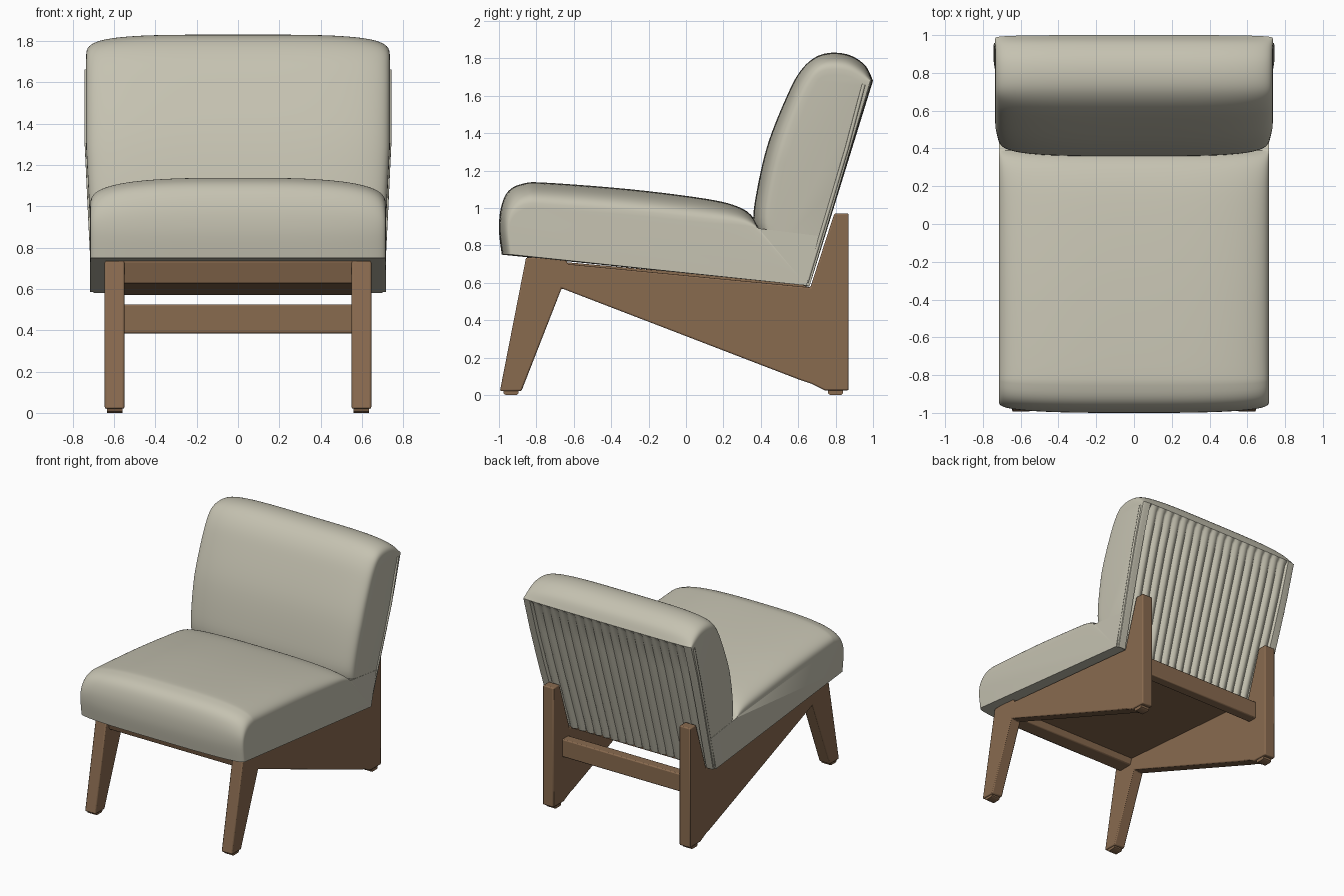
import bpy, bmesh, math

if "Cube" in bpy.data.objects:
    bpy.data.objects.remove(bpy.data.objects["Cube"])


def material(name, rgb):
    m = bpy.data.materials.new(name)
    m.diffuse_color = (*rgb, 1)
    m.use_nodes = True
    m.node_tree.nodes["Principled BSDF"].inputs["Base Color"].default_value = m.diffuse_color
    return m


FABRIC = material("cream fabric", (0.56, 0.54, 0.44))
WOOD = material("brown wood", (0.25, 0.145, 0.078))


def finish(name, bm, mat, bevel=0.0, angle=40):
    bmesh.ops.recalc_face_normals(bm, faces=bm.faces)
    me = bpy.data.meshes.new(name)
    bm.to_mesh(me)
    bm.free()
    me.materials.append(mat)
    me.shade_smooth()
    me.set_sharp_from_angle(angle=math.radians(angle))
    ob = bpy.data.objects.new(name, me)
    bpy.context.collection.objects.link(ob)
    if bevel:
        b = ob.modifiers.new("soft edges", 'BEVEL')
        b.width, b.segments = bevel, 2
    return ob


def spline(pts, n=5):
    """Catmull-Rom curve through tuples of any size."""
    out = []
    for i in range(len(pts) - 1):
        a, b, c, d = (pts[max(0, min(len(pts) - 1, i + k))] for k in (-1, 0, 1, 2))
        for s in range(n):
            t = s / n
            out.append(tuple(0.5 * (2 * q + (r - p) * t + (2 * p - 5 * q + 4 * r - u) * t * t
                                    + (3 * q - p - 3 * r + u) * t ** 3)
                             for p, q, r, u in zip(a, b, c, d)))
    return out + [pts[-1]]


def prism(name, prof, x0, x1, mat=WOOD, bevel=0.008):
    """Extrude a y-z profile along x."""
    bm = bmesh.new()
    rings = [[bm.verts.new((x, y, z)) for y, z in prof] for x in (x0, x1)]
    n = len(prof)
    for r in rings:
        bm.faces.new(r)
    for i in range(n):
        j = (i + 1) % n
        bm.faces.new((rings[0][i], rings[0][j], rings[1][j], rings[1][i]))
    return finish(name, bm, mat, bevel)


def cushion(name, prof, stations, width, power, ribs=0):
    """Loft a y-z profile across x; points are (y, z, edge shift y, edge shift z, rib weight)."""
    bm = bmesh.new()
    rings = []
    for t in stations:
        d = 1 - max(0, 1 - abs(t) ** power) ** (1 / power)
        groove = 0
        if ribs and abs(t) < 0.9:
            groove = 0.02 * (1 - abs(math.sin(math.pi * ribs * (t / 0.9 + 1) / 2)))
        rings.append([bm.verts.new((t * width(z), y + d * sy - groove * w, z + d * sz))
                      for y, z, sy, sz, w in prof])
    n = len(prof)
    for a, b in zip(rings, rings[1:]):
        for i in range(n):
            j = (i + 1) % n
            bm.faces.new((a[i], a[j], b[j], b[i]))
    bm.faces.new(rings[0])
    bm.faces.new(rings[-1])
    return finish(name, bm, FABRIC)


# Seat cushion: crowned top, flat underside
seat_top = spline([(-.985, .75, .06, 0, 0), (-1, .88, .06, 0, 0), (-.99, 1.0, .06, -.06, 0),
                   (-.95, 1.09, .06, -.11, 0), (-.87, 1.13, .04, -.13, 0), (-.75, 1.135, 0, -.14, 0),
                   (-.3, 1.10, 0, -.14, 0), (.1, 1.05, 0, -.13, 0), (.27, 1.01, 0, -.10, 0),
                   (.35, .96, 0, -.06, 0), (.39, .89, 0, 0, 0)])
seat_prof = seat_top + [(.71, .85, 0, 0, 0), (.645, .585, 0, 0, 0)]
seat_t = [math.sin(math.pi / 2 * i / 24) for i in range(-24, 25)]
cushion("seat_cushion", seat_prof, seat_t, lambda z: 0.715, 3)

# Back cushion: rounded front and top, vertical channels behind
back_front = spline([(.40, .80, .12, 0, 0), (.36, .92, .12, 0, 0), (.38, 1.1, .12, 0, 0),
                     (.44, 1.35, .12, -.02, 0), (.54, 1.6, .1, -.05, 0), (.61, 1.73, .08, -.08, 0),
                     (.69, 1.805, .03, -.11, 0), (.78, 1.83, 0, -.12, 0), (.88, 1.815, -.02, -.11, 0),
                     (.96, 1.76, -.03, -.08, 0), (1.0, 1.68, -.02, 0, 0)])
back_rear = [(1.0 - .34 * k, 1.68 - 1.1 * k, -.02 * (1 - k), 0, 1) for k in (.03, .25, .5, .75, 1)]
back_prof = back_front + back_rear + [(.5, .64, 0, 0, 0)]
RIBS, STEP = 18, 8
half = RIBS * STEP // 2
edge = [.9 + .1 * math.sin(math.pi / 2 * i / 10) for i in range(1, 11)]
back_t = [-e for e in reversed(edge)] + [.9 * i / half for i in range(-half, half + 1)] + edge


def back_width(z):
    return 0.70 + 0.035 * min(1, max(0, (z - .6) / .7))


cushion("back_cushion", back_prof, back_t, back_width, 4, RIBS)

# Welt seams down the rear edges of the back
for s, side in ((-1, "left"), (1, "right")):
    cu = bpy.data.curves.new(side + "_welt", 'CURVE')
    cu.dimensions = '3D'
    cu.bevel_depth, cu.bevel_resolution = 0.01, 2
    sp = cu.splines.new('POLY')
    path = [(.95, 1.66), (.86, 1.32), (.75, .95), (.645, .6)]
    sp.points.add(len(path) - 1)
    for p, (y, z) in zip(sp.points, path):
        p.co = (s * (back_width(z) - .002), y, z, 1)
    cu.materials.append(FABRIC)
    bpy.context.collection.objects.link(bpy.data.objects.new(side + "_welt", cu))

# Side frames: slanted front leg, tapering side panel and rear post in one board
frame = [(-.995, .02), (-.88, .02), (-.665, .57), (.61, .08), (.67, .06), (.74, .025), (.87, .025),
         (.87, .97), (.793, .97), (.665, .575), (-.635, .70), (-.635, .735), (-.855, .735)]
for s, side in ((-1, "left"), (1, "right")):
    prism(side + "_side_frame", frame, s * .55, s * .645)
    # Foot glides
    for y, end in ((-.935, "front"), (.80, "rear")):
        prism(f"{side}_{end}_glide", [(y - .04, .008), (y - .03, 0), (y + .03, 0), (y + .04, .008),
                                      (y + .04, .03), (y - .04, .03)], s * .56, s * .635, bevel=0)

# Cross rails and the board under the seat
prism("front_rail", [(-.82, .625), (-.70, .625), (-.66, .735), (-.85, .735)], -.56, .56)
prism("rear_rail", [(.68, .385), (.76, .385), (.76, .525), (.68, .525)], -.56, .56)
prism("seat_board", [(-.70, .675), (.645, .57), (.645, .595), (-.70, .715)], -.56, .56, bevel=0)
